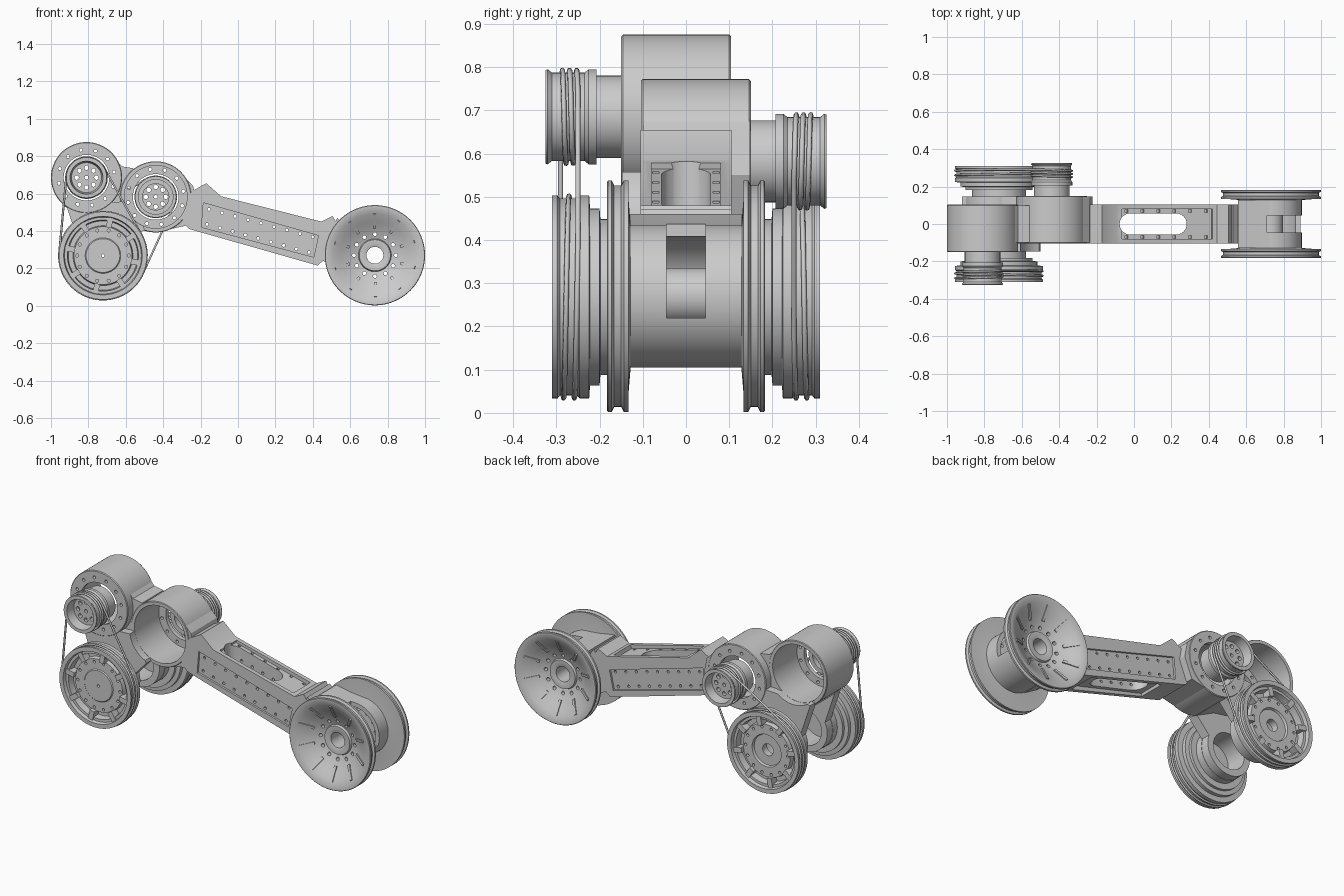
import bpy, bmesh
from math import sin, cos, pi, acos, atan2, hypot, radians
from mathutils import Matrix

if "Cube" in bpy.data.objects:
    bpy.data.objects.remove(bpy.data.objects["Cube"])

T, R = Matrix.Translation, Matrix.Rotation
UPPER, LOWER, DRUM, WHEEL = (-.81, .685), (-.44, .582), (-.722, .268), (.732, .27)


def finish(name, bm):
    bmesh.ops.recalc_face_normals(bm, faces=bm.faces)
    me = bpy.data.meshes.new(name)
    bm.to_mesh(me)
    bm.free()
    ob = bpy.data.objects.new(name, me)
    bpy.context.collection.objects.link(ob)
    return ob


def lathe(name, prof, c, side=1, seg=72):
    """Revolve a closed (radius, y) profile around a y axis through c."""
    bm = bmesh.new()
    rings = []
    for i in range(seg):
        a = 2 * pi * i / seg
        rings.append([bm.verts.new((c[0] + r * cos(a), y * side, c[1] + r * sin(a))) for r, y in prof])
    n = len(prof)
    for i in range(seg):
        p, q = rings[i], rings[(i + 1) % seg]
        for j in range(n):
            k = (j + 1) % n
            bm.faces.new((p[j], p[k], q[k], q[j]))
    return finish(name, bm)


def prism(name, pts, y0, y1, mat=None):
    """Extrude an (x, z) outline along y."""
    bm = bmesh.new()
    a = [bm.verts.new((x, y0, z)) for x, z in pts]
    b = [bm.verts.new((x, y1, z)) for x, z in pts]
    bm.faces.new(a)
    bm.faces.new(b)
    for i in range(len(pts)):
        j = (i + 1) % len(pts)
        bm.faces.new((a[i], a[j], b[j], b[i]))
    if mat:
        bm.transform(mat)
    return finish(name, bm)


def pegs(name, centres, r, y0, y1, seg=16):
    """Cylinders along y at (x, z) centres."""
    bm = bmesh.new()
    for x, z in centres:
        bmesh.ops.create_cone(bm, cap_ends=True, segments=seg, radius1=r, radius2=r, depth=abs(y1 - y0),
                              matrix=T((x, (y0 + y1) / 2, z)) @ R(pi / 2, 4, 'X'))
    return finish(name, bm)


def bore(c, r):
    return pegs('bore', [c], r, -.3, .3, 64)


def boxes(name, mats):
    bm = bmesh.new()
    for m in mats:
        bmesh.ops.create_cube(bm, size=1, matrix=m)
    return finish(name, bm)


def size(x, y, z):
    return Matrix.Diagonal((x, y, z, 1))


def circle(c, r, n, off=0):
    return [(c[0] + r * cos(2 * pi * i / n + off), c[1] + r * sin(2 * pi * i / n + off)) for i in range(n)]


def cut(ob, *cutters):
    """Subtract the cutters, bake the result, delete the cutters."""
    for c in cutters:
        m = ob.modifiers.new('cut', 'BOOLEAN')
        m.operation, m.solver, m.object = 'DIFFERENCE', 'EXACT', c
    dg = bpy.context.evaluated_depsgraph_get()
    me = bpy.data.meshes.new_from_object(ob.evaluated_get(dg))
    ob.modifiers.clear()
    ob.data = me
    for c in cutters:
        bpy.data.objects.remove(c)


def cable(name, c, d, a, b, y0, y1):
    """Closed loop: wound on a capstan, tangent runs, wound on a drum."""
    dx, dz = d[0] - c[0], d[1] - c[1]
    ang, ac = atan2(dz, dx), acos((a - b) / hypot(dx, dz))
    pts = []
    for o, r, start, sweep, ya, yb in ((c, a, ang + ac, 6 * pi - 2 * ac, y0, y1),
                                       (d, b, ang - ac, 2 * pi + 2 * ac, y1, y0)):
        for i in range(121):
            t = i / 120
            th = start + sweep * t
            pts.append((o[0] + r * cos(th), ya + (yb - ya) * t, o[1] + r * sin(th), 1))
    cu = bpy.data.curves.new(name, 'CURVE')
    cu.dimensions, cu.bevel_depth, cu.bevel_resolution = '3D', .006, 1
    s = cu.splines.new('POLY')
    s.points.add(len(pts) - 1)
    for p, co in zip(s.points, pts):
        p.co = co
    s.use_cyclic_u = True
    bpy.context.collection.objects.link(bpy.data.objects.new(name, cu))


# Motor stations: housing, capstan, drum, cable and arm, one facing front, one facing back
for tag, c, s in (('front', UPPER, -1), ('rear', LOWER, 1)):
    house = lathe(tag + '_motor_housing', [(.122, .15), (.186, .15), (.19, .146), (.19, -.10), (.187, -.104),
                  (.168, -.104), (.168, .125), (.122, .125)], c, s, 96)
    cut(house, pegs('holes', circle(c, .15, 12, .2), .009, .1 * s, .17 * s))
    cap = lathe(tag + '_capstan', [(.01, .27), (.08, .27), (.088, .325), (.108, .325), (.11, .32), (.102, .31),
                (.102, .235), (.11, .225), (.11, .207), (.095, .207), (.095, .13), (.07, .13), (.07, .25),
                (.01, .25)], c, s)
    cut(cap, pegs('holes', circle(c, .053, 8), .012, .2 * s, .3 * s))
    hole, face = (.008, .28) if s < 0 else (.035, .262)
    drum = lathe(tag + '_drum', [(hole, face), (.09, face), (.095, .275), (.155, .275), (.16, .25), (.185, .25),
                 (.19, .29), (.205, .29), (.21, .31), (.235, .31), (.235, .297), (.228, .292), (.228, .252),
                 (.235, .246), (.235, .224), (.205, .222), (.205, .2), (.18, .198), (.18, .182), (.145, .182),
                 (.145, .14), (.105, .14), (.105, .22), (hole, .22)], DRUM, s, 96)
    cut(drum, pegs('holes', circle(DRUM, .138, 14), .008, .255 * s, .3 * s))
    boxes(tag + '_drum_tabs', [T((DRUM[0], 0, DRUM[1])) @ R(2 * pi * i / 8 + .2, 4, 'Y') @ T((.18, .272 * s, 0))
          @ size(.055, .05, .03) for i in range(8)])
    cable(tag + '_cable', c, DRUM, .108, .234, .25 * s, .29 * s)
    arm = prism(tag + '_drum_arm', [(-.92, .54), (-.56, .56), (-.5, .41), (-.60, .30), (-.65, .2), (-.79, .2),
                (-.84, .3)], .09 * s, .148 * s)
    cut(arm, bore(UPPER, .169), bore(LOWER, .169), bore(DRUM, .108))
    lathe(tag + '_arm_bearing', [(.105, .09), (.143, .09), (.143, .165), (.105, .165)], DRUM, s)

# Web joining both housings, and the pad carrying the beam
web = prism('housing_web', [(-.67, .80), (-.62, .745), (-.56, .735), (-.45, .45), (-.5, .40), (-.62, .46),
            (-.85, .5), (-.93, .53), (-.9, .6)], -.10, .10)
cut(web, bore(UPPER, .169), bore(LOWER, .169))
pad = prism('beam_mount_pad', [(-.34, .74), (-.24, .64), (-.222, .55), (-.27, .43), (-.36, .41)], -.10, .148)
cut(pad, bore(LOWER, .169))

# Link beam with side panels, troughs, through slot and bolt holes
beam = prism('link_beam', [(-.30, .45), (-.26, .41), (.425, .215), (.46, .245), (.53, .44), (.505, .48), (.445, .45),
             (-.09, .585), (-.17, .655), (-.25, .61)], -.105, .105)
panel = [(-.185, .55), (.43, .375), (.405, .26), (-.195, .42)]
frame = T((.12, 0, .418)) @ R(radians(15), 4, 'Y')
w, x0, x1 = .057, -.02, .225
slot = ([(x1 + w * cos(t), w * sin(t)) for t in [pi * (i / 12 - .5) for i in range(13)]] +
        [(x0 - w * cos(t), -w * sin(t)) for t in [pi * (i / 12 - .5) for i in range(13)]])
bolts = []
for i in range(9):
    t = i / 8
    bolts += [(-.155 + .555 * t, .515 - .148 * t), (-.165 + .545 * t, .435 - .15 * t)]
cut(beam, prism('p1', panel, -.2, -.093), prism('p2', panel, .093, .2),
    boxes('troughs', [frame @ T((.03, 0, z)) @ size(.5, .16, .06) for z in (.122, -.122)]),
    prism('slot', slot, -1, 1, R(pi / 2, 4, 'X')))
cut(beam, pegs('bolts', bolts, .008, -.2, .2, 12))
top_holes = [frame @ T((-.19 + .088 * i, y, .09)) @ size(.016, .016, .03) for i in range(6) for y in (-.07, .07)]
cut(beam, boxes('top_holes', top_holes))

# Knuckle between beam and wheel hub, with wider shoulders around the hub
prism('beam_knuckle', [(.44, .25), (.575, .165), (.575, .42), (.53, .47)], -.105, .105)
shoulder = prism('hub_shoulder', [(.555, .18), (.64, .13), (.735, .434), (.66, .442), (.555, .46)], -.128, .128)
window = T((.84, 0, .345)) @ size(.26, .09, .25)
cut(shoulder, bore(WHEEL, .15), boxes('window', [window]))

# Hollow hub with rectangular window, and central tube
hub = lathe('wheel_hub', [(.165, -.13), (.165, .13), (.14, .11), (.14, -.11)], WHEEL, 1, 96)
cut(hub, boxes('window', [window]))
lathe('axle_tube', [(.045, -.09), (.065, -.09), (.065, .09), (.045, .09)], WHEEL)

# Dished wheels, mirrored front and rear
for tag, s in (('front', -1), ('rear', 1)):
    wheel = lathe(tag + '_wheel', [(.045, .08), (.045, .11), (.06, .115), (.083, .115), (.088, .102), (.13, .115),
                  (.18, .148), (.22, .17), (.25, .183), (.265, .183), (.268, .18), (.268, .172), (.256, .166),
                  (.256, .150), (.268, .144), (.268, .133), (.225, .133), (.165, .128), (.12, .085)], WHEEL, s, 96)
    cut(wheel, pegs('holes', circle(WHEEL, .112, 12), .01, .05 * s, .2 * s))
    boxes(tag + '_wheel_ribs', [T((WHEEL[0], 0, WHEEL[1])) @ R(2 * pi * i / 10 + .3, 4, 'Y')
          @ T((.185, .15 * s, 0)) @ R(radians(29) * s, 4, 'Z') @ size(.09, .012, .016) for i in range(10)])

# Smooth shading with sharp edges kept
bpy.ops.object.select_all(action='DESELECT')
for ob in bpy.data.objects:
    if ob.type == 'MESH':
        ob.select_set(True)
        bpy.context.view_layer.objects.active = ob
bpy.ops.object.shade_smooth_by_angle(angle=radians(30))
